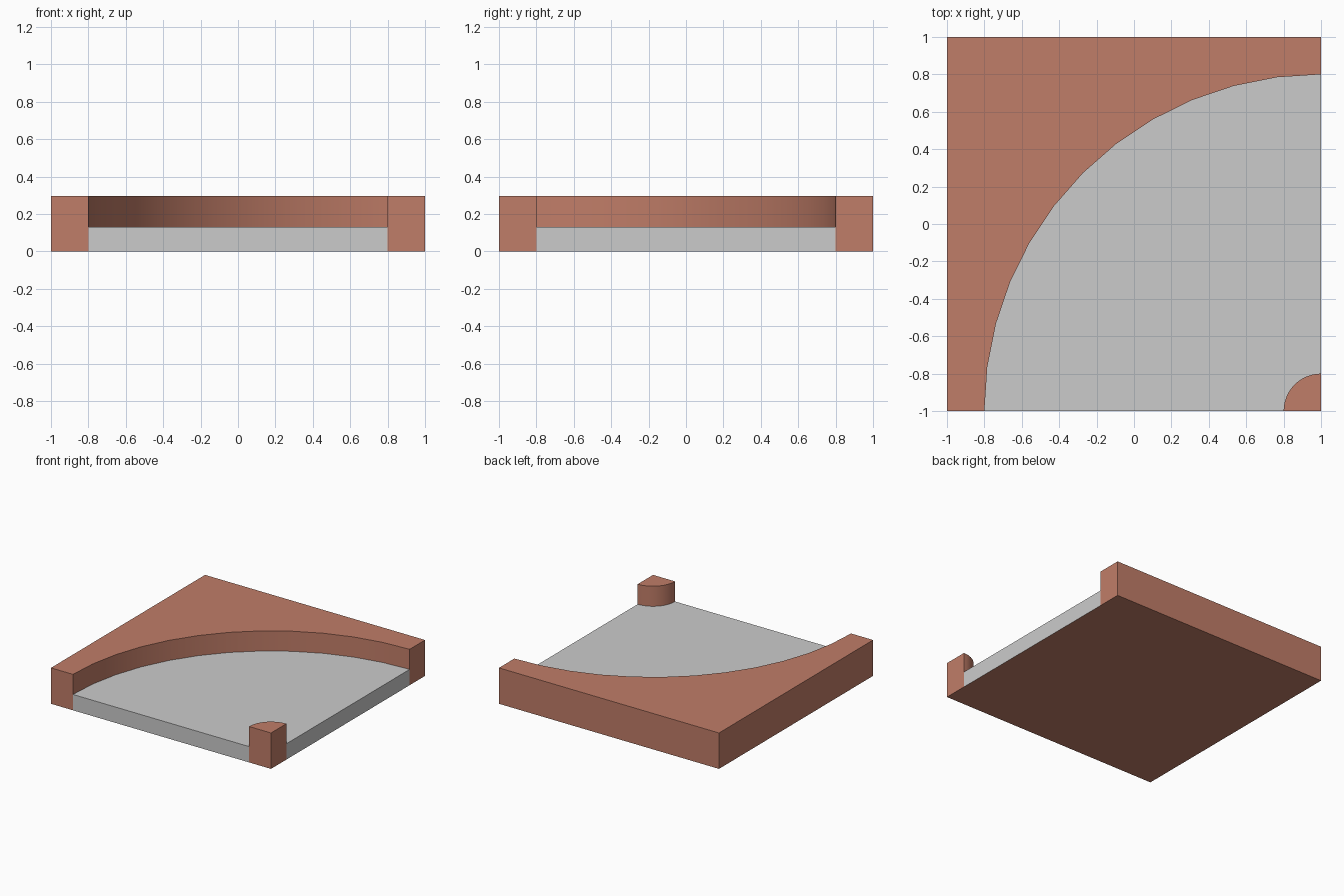
import bpy, bmesh, math

if "Cube" in bpy.data.objects:
    bpy.data.objects.remove(bpy.data.objects["Cube"])

CORNER = (1.0, -1.0)      # centre of both curves
SEG = 12
TOP, FLOOR = 0.295, 0.13

clay = bpy.data.materials.new("clay")
clay.diffuse_color = (0.53, 0.205, 0.138, 1)
clay.use_nodes = True
clay.node_tree.nodes["Principled BSDF"].inputs["Base Color"].default_value = clay.diffuse_color
grey = bpy.data.materials.new("grey")


def arc(radius):
    """Quarter arc from the front edge round to the right edge."""
    return [(CORNER[0] - radius * math.cos(a), CORNER[1] + radius * math.sin(a))
            for a in (i * math.pi / 2 / SEG for i in range(SEG + 1))]


def prism(name, outline, height, materials):
    """Extrude a flat outline upward from z = 0."""
    bm = bmesh.new()
    base = bm.faces.new([bm.verts.new((x, y, 0)) for x, y in outline])
    top = bmesh.ops.extrude_face_region(bm, geom=[base], use_keep_orig=True)["geom"]
    bmesh.ops.translate(bm, vec=(0, 0, height),
                        verts=[g for g in top if isinstance(g, bmesh.types.BMVert)])
    bmesh.ops.recalc_face_normals(bm, faces=bm.faces)
    # underside takes the last material
    for f in bm.faces:
        f.material_index = len(materials) - 1 if f.normal.z < -0.9 else 0
    mesh = bpy.data.meshes.new(name)
    bm.to_mesh(mesh)
    bm.free()
    obj = bpy.data.objects.new(name, mesh)
    bpy.context.collection.objects.link(obj)
    for m in materials:
        mesh.materials.append(m)
    bpy.ops.object.select_all(action='DESELECT')
    obj.select_set(True)
    bpy.context.view_layer.objects.active = obj
    bpy.ops.object.shade_smooth_by_angle(angle=math.radians(30))
    return obj


outer, inner = arc(1.8), arc(0.2)

# Raised bank outside the bend
prism("outer_bank", outer + [(1, 1), (-1, 1), (-1, -1)], TOP, [clay])
# Raised quarter-round post inside the bend
prism("inner_bank", inner + [CORNER], TOP, [clay])
# Sunken curved floor with a clay underside
prism("path_floor", outer + inner[::-1], FLOOR, [grey, clay])
